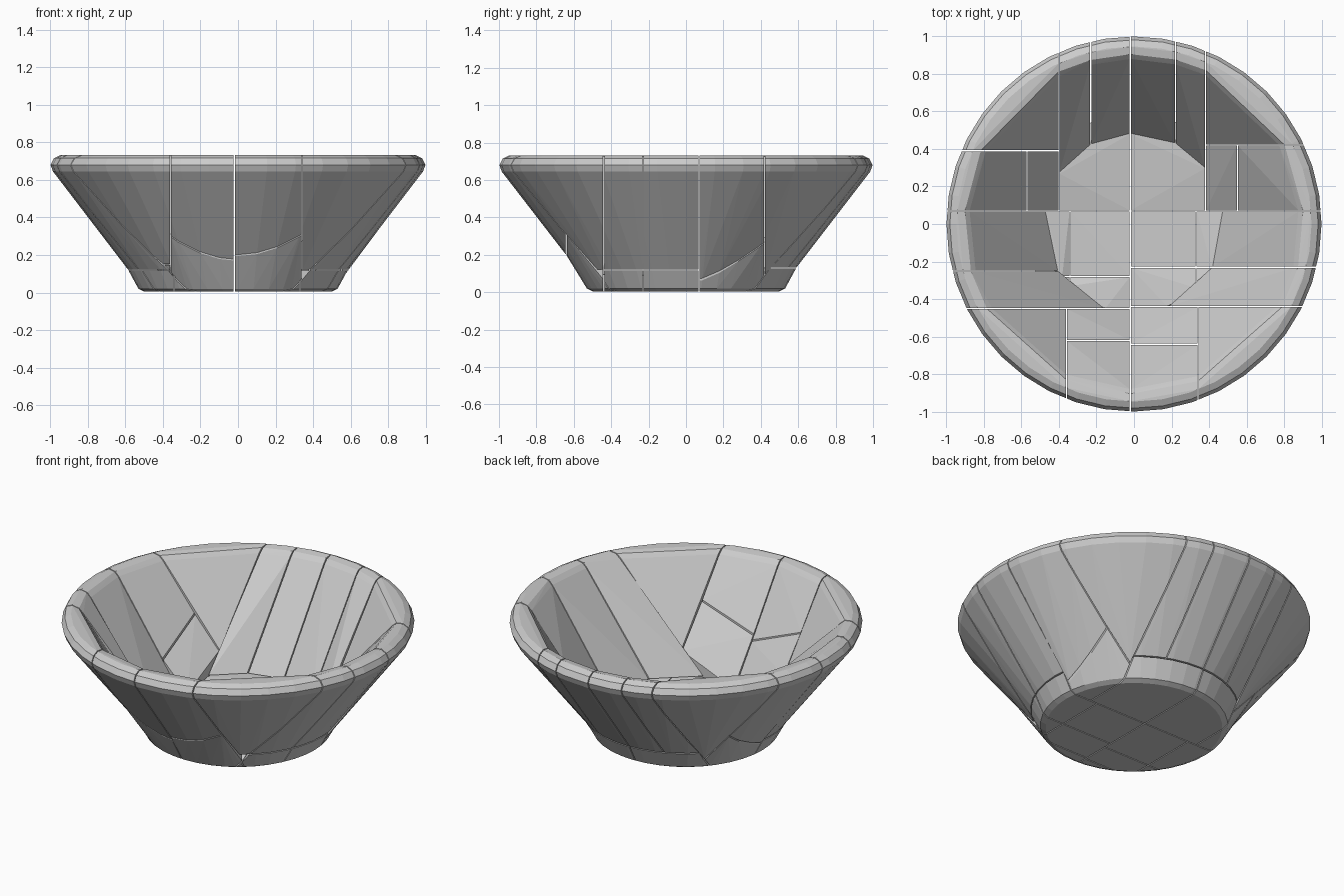
import bpy, bmesh, math
from mathutils import Vector

if "Cube" in bpy.data.objects:
    bpy.data.objects.remove(bpy.data.objects["Cube"])

# Bowl cross-section (radius, height): underside, foot, outer wall, rolled rim, inner wall, floor
PROFILE = [(0, .005), (.50, .005), (.53, .02), (.595, .14), (.985, .645), (.998, .68), (.98, .715),
           (.945, .732), (.905, .725), (.88, .70), (.475, .12), (.45, .095), (0, .09)]
SEGMENTS = 40
GAP = .003
B = 2.0  # open-ended bound


def lathe():
    bm = bmesh.new()
    rings = []
    for r, z in PROFILE:
        if r == 0:
            rings.append([bm.verts.new((0, 0, z))] * SEGMENTS)
        else:
            rings.append([bm.verts.new((r * math.cos(2 * math.pi * i / SEGMENTS),
                                        r * math.sin(2 * math.pi * i / SEGMENTS), z))
                          for i in range(SEGMENTS)])
    for a, b in zip(rings, rings[1:]):
        for i in range(SEGMENTS):
            j = (i + 1) % SEGMENTS
            bm.faces.new(list(dict.fromkeys((a[i], a[j], b[j], b[i]))))
    return bm


def block(name, x0, x1, y0, y1, z0=-B, z1=B):
    """One convex piece of the bowl, trimmed to a box with a hairline gap."""
    bm = lathe()
    for axis, (lo, hi) in enumerate(((x0, x1), (y0, y1), (z0, z1))):
        for value, sign in ((lo, -1), (hi, 1)):
            if abs(value) >= B:
                continue
            n = Vector((0, 0, 0))
            n[axis] = sign
            co = Vector((0, 0, 0))
            co[axis] = value - sign * GAP
            bmesh.ops.bisect_plane(bm, geom=bm.verts[:] + bm.edges[:] + bm.faces[:],
                                   plane_co=co, plane_no=n, clear_outer=True)
    points = [v.co.copy() for v in bm.verts]
    bm.free()
    if len(points) < 4:
        return
    hull = bmesh.new()
    for p in points:
        hull.verts.new(p)
    bmesh.ops.remove_doubles(hull, verts=hull.verts[:], dist=.0005)
    out = bmesh.ops.convex_hull(hull, input=hull.verts[:])
    unused = [v for v in hull.verts if not v.link_faces]
    bmesh.ops.delete(hull, geom=unused, context='VERTS')
    bmesh.ops.recalc_face_normals(hull, faces=hull.faces[:])
    mesh = bpy.data.meshes.new(name)
    hull.to_mesh(mesh)
    hull.free()
    bpy.context.collection.objects.link(bpy.data.objects.new(name, mesh))


# Back wall staves
xs = [-.40, -.23, -.02, .22, .38]
for a, b in zip(xs, xs[1:]):
    block("back_stave", a, b, .07, B, .13)
block("back_foot_left", -.40, -.02, .07, B, -B, .13)
block("back_foot_right", -.02, .38, .07, B, -B, .13)

# Back corners and side walls behind the middle
block("back_left_corner", -B, -.40, .39, B)
block("back_right_corner", .38, B, .42, B)
block("left_back_wall", -B, -.57, .07, .39)
block("left_back_foot", -.57, -.40, .07, .39)
block("right_back_wall", .55, B, .07, .42)
block("right_back_foot", .38, .55, .07, .42)

# Side walls in front of the middle
block("left_wall", -B, -.34, -.25, .07, .12)
block("left_front_wall", -B, -.02, -.45, -.25, .12)
block("right_wall", .33, B, -.23, .07, .12)
block("right_front_wall", -.02, B, -.44, -.23, .12)

# Floor and side feet
for y0, y1 in ((-.28, .07), (-.45, -.28)):
    block("left_foot", -B, -.34, y0, y1, -B, .12)
    block("floor_left", -.34, -.02, y0, y1, -B, .12)
for y0, y1 in ((-.23, .07), (-.44, -.23)):
    block("floor_right", -.02, .33, y0, y1, -B, .12)
    block("right_foot", .33, B, y0, y1, -B, .12)

# Front wall, front feet and front corners
block("front_wall_left", -.36, -.02, -B, -.62)
block("front_foot_left", -.36, -.02, -.62, -.45)
block("front_wall_right", -.02, .34, -B, -.64)
block("front_foot_right", -.02, .34, -.64, -.44)
block("front_left_corner", -B, -.36, -B, -.45, .15)
block("front_left_corner_foot", -B, -.36, -B, -.45, -B, .15)
block("front_right_corner", .34, B, -B, -.44, .12)
block("front_right_corner_foot", .34, B, -B, -.44, -B, .12)
